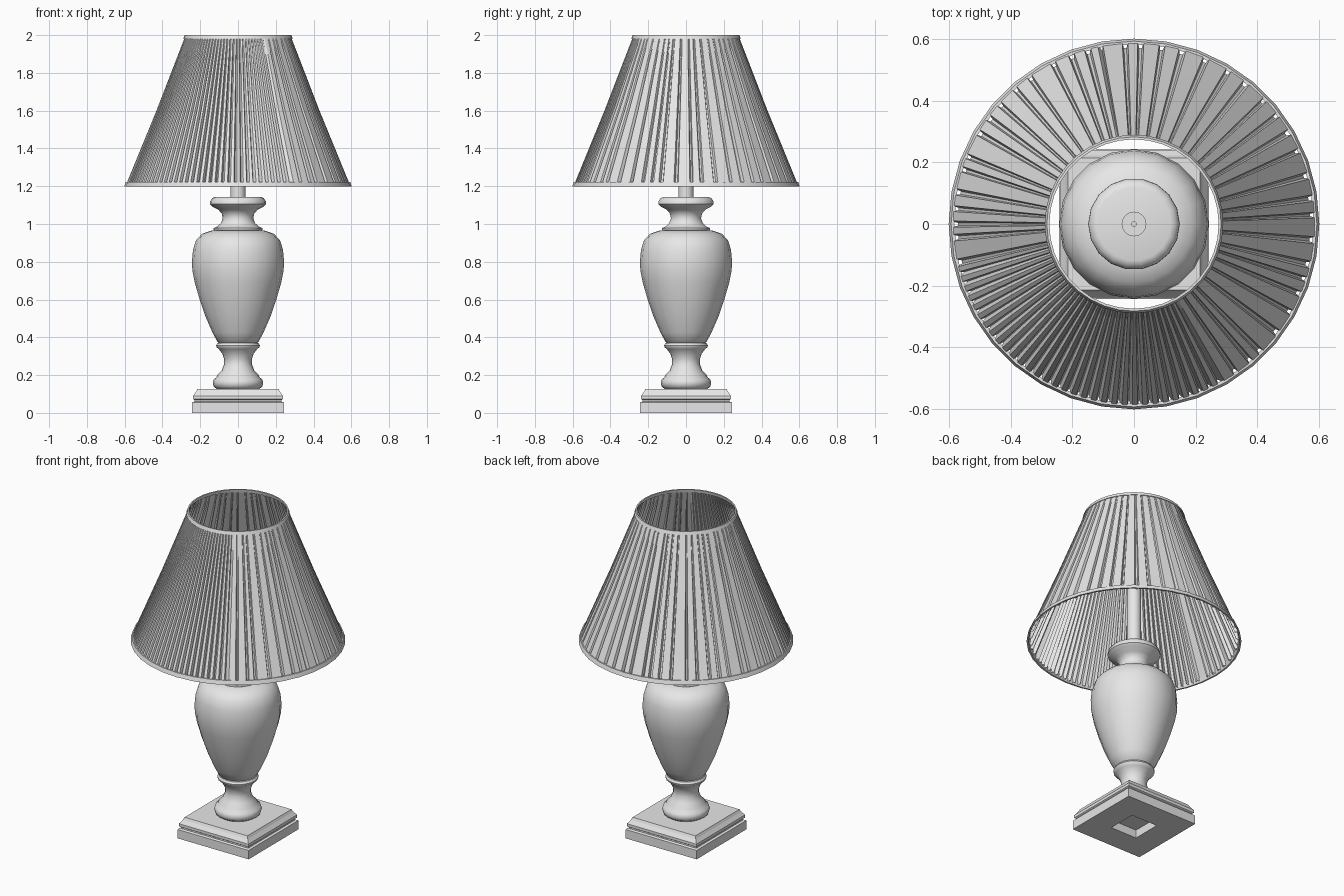
import bpy, bmesh, math, random

random.seed(4)
cube = bpy.data.objects.get("Cube")
if cube:
    bpy.data.objects.remove(cube, do_unlink=True)

grey = bpy.data.materials.new("plain_grey")
grey.use_nodes = True
grey.diffuse_color = (0.8, 0.8, 0.8, 1)
grey.node_tree.nodes["Principled BSDF"].inputs["Base Color"].default_value = (0.8, 0.8, 0.8, 1)


def finish(name, bm, smooth=None):
    """Turn a bmesh into a coloured object, smooth below the given angle."""
    bmesh.ops.recalc_face_normals(bm, faces=bm.faces)
    mesh = bpy.data.meshes.new(name)
    bm.to_mesh(mesh)
    bm.free()
    mesh.materials.append(grey)
    obj = bpy.data.objects.new(name, mesh)
    bpy.context.collection.objects.link(obj)
    if smooth:
        bpy.ops.object.select_all(action='DESELECT')
        obj.select_set(True)
        bpy.context.view_layer.objects.active = obj
        bpy.ops.object.shade_smooth_by_angle(angle=math.radians(smooth))
    return obj


def bridge(bm, rings, closed=False):
    """Join successive rings of vertices with quads."""
    pairs = list(zip(rings, rings[1:]))
    if closed:
        pairs.append((rings[-1], rings[0]))
    for low, high in pairs:
        n = len(low)
        for i in range(n):
            j = (i + 1) % n
            bm.faces.new((low[i], low[j], high[j], high[i]))


def lathe(name, profile, sides, closed=False, smooth=40, turn=0.0):
    """Revolve (radius, height) points; open profiles get end caps."""
    bm = bmesh.new()
    rings = []
    for r, z in profile:
        angles = [turn + 2 * math.pi * i / sides for i in range(sides)]
        rings.append([bm.verts.new((r * math.cos(a), r * math.sin(a), z)) for a in angles])
    bridge(bm, rings, closed)
    if not closed:
        bm.faces.new(rings[0])
        bm.faces.new(rings[-1])
    return finish(name, bm, smooth)


# Square plinth: a four-sided lathe with a square recess underneath
R2 = math.sqrt(2)
plinth = [(0.09, 0.05), (0.09, 0.0), (0.243, 0.0), (0.243, 0.055), (0.230, 0.06),
          (0.230, 0.068), (0.238, 0.073), (0.238, 0.09), (0.222, 0.112), (0.215, 0.127)]
lathe("plinth", [(h * R2, z) for h, z in plinth], 4, smooth=None, turn=math.pi / 4)

# Foot, waist and ring under the vase
lathe("foot", [(0.110, 0.125), (0.128, 0.138), (0.134, 0.158), (0.128, 0.178), (0.114, 0.188),
               (0.110, 0.200), (0.086, 0.225), (0.073, 0.260), (0.073, 0.285), (0.084, 0.315),
               (0.102, 0.338), (0.114, 0.348), (0.116, 0.358), (0.108, 0.370), (0.09, 0.374)], 20)

# Vase body
lathe("vase_body", [(0.095, 0.368), (0.108, 0.375), (0.135, 0.425), (0.172, 0.510), (0.203, 0.600),
                    (0.229, 0.690), (0.242, 0.755), (0.243, 0.810), (0.238, 0.865), (0.222, 0.915),
                    (0.190, 0.948), (0.145, 0.964), (0.10, 0.970)], 20, smooth=50)

# Neck with collar and flared lip
lathe("neck", [(0.115, 0.960), (0.130, 0.968), (0.130, 0.978), (0.108, 0.988), (0.090, 1.005),
               (0.081, 1.030), (0.086, 1.055), (0.103, 1.075), (0.135, 1.092), (0.149, 1.106),
               (0.148, 1.120), (0.136, 1.138), (0.120, 1.143)], 18)

# Hollow stem that rises into the shade
lathe("stem", [(0.040, 1.13), (0.040, 1.60), (0.008, 1.60), (0.008, 1.13)], 16, closed=True)

# Wire bands around both rims of the shade
lathe("shade_bottom_band", [(0.602, 1.198), (0.594, 1.222), (0.584, 1.222), (0.592, 1.198)],
      36, closed=True, smooth=30)
lathe("shade_top_band", [(0.290, 1.980), (0.283, 2.0), (0.275, 2.0), (0.280, 1.980)],
      36, closed=True, smooth=30)

# Pleated shade: fine pleats on part of the front, broad uneven ones elsewhere
outline = []                         # (angle in degrees, 0 = outer fold, 1 = inner fold)
angle = -60.0
while angle < 299.0:
    if 193 < angle < 300:
        width, groove = 3.3, 1.6
    else:
        width, groove = random.uniform(4.2, 8.6), random.uniform(1.6, 2.4)
    width = min(width, 300 - angle)
    groove = min(groove, width * 0.6)
    outline += [(angle, 0), (angle + width - groove, 0), (angle + width - groove * 0.7, 1)]
    if groove > 1.65:
        outline.append((angle + width - groove * 0.25, 1))
    angle += width

bm = bmesh.new()
rings = []
# Each row: height, outer radius, pleat depth
for z, radius, depth in [(1.205, 0.594, 0.022), (1.60, 0.432, 0.016),
                         (1.90, 0.316, 0.008), (1.99, 0.281, 0.002)]:
    ring = []
    for deg, fold in outline:
        a, r = math.radians(deg), radius - depth * fold
        ring.append(bm.verts.new((r * math.cos(a), r * math.sin(a), z)))
    rings.append(ring)
bridge(bm, rings)
finish("pleated_shade", bm, smooth=15)
